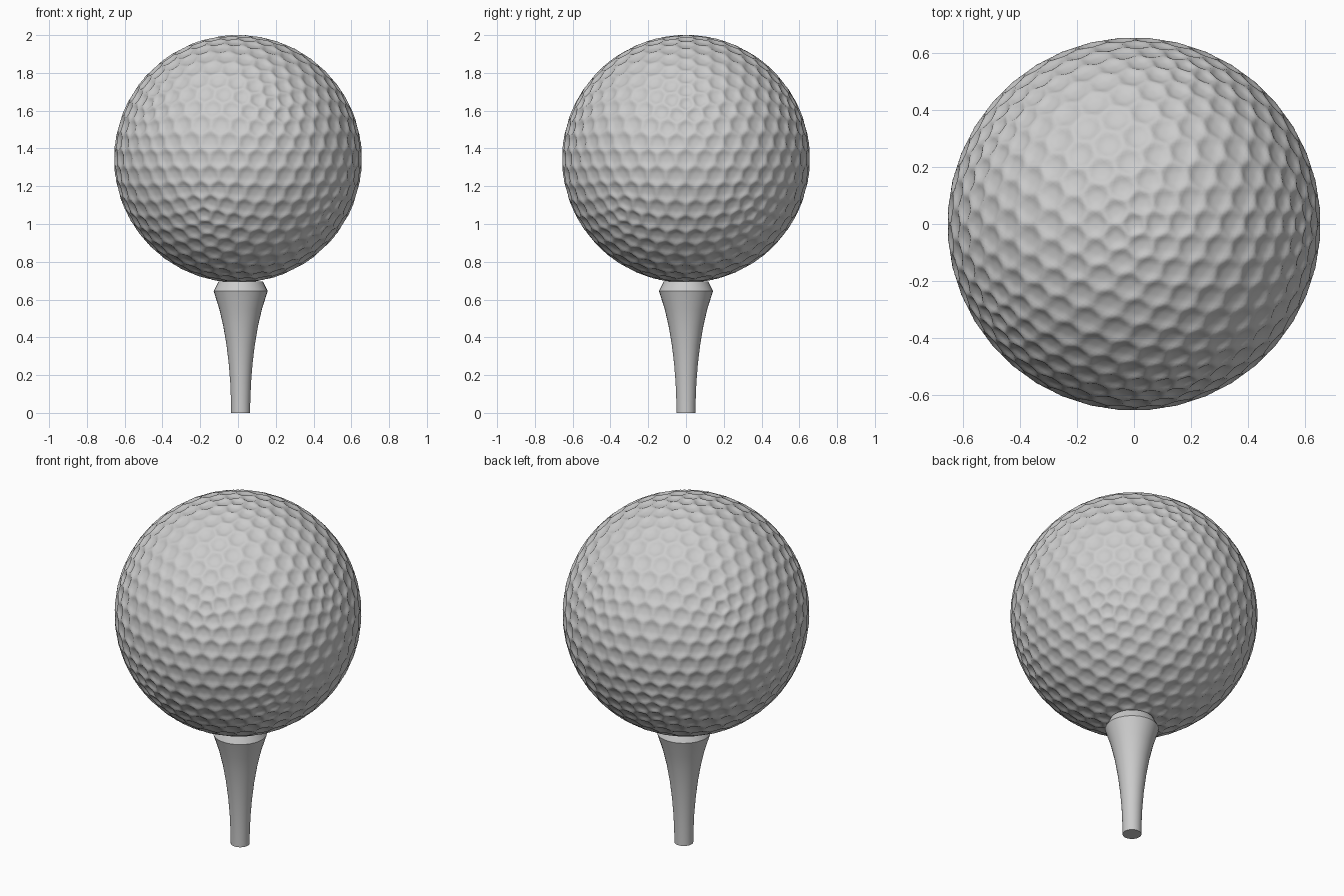
import bpy, bmesh, math
from mathutils import Vector, kdtree

if "Cube" in bpy.data.objects:
    bpy.data.objects.remove(bpy.data.objects["Cube"])

R, DEPTH = 0.656, 0.012
CENTER = Vector((0, 0, 1.345))


def add_object(name, bm, angle):
    mesh = bpy.data.meshes.new(name)
    bm.to_mesh(mesh)
    bm.free()
    ob = bpy.data.objects.new(name, mesh)
    bpy.context.collection.objects.link(ob)
    bpy.ops.object.select_all(action='DESELECT')
    ob.select_set(True)
    bpy.context.view_layer.objects.active = ob
    bpy.ops.object.shade_smooth_by_angle(angle=math.radians(angle))
    return ob


# Dimple centres: evenly spread points of a coarse icosphere
coarse = bmesh.new()
bmesh.ops.create_icosphere(coarse, subdivisions=4, radius=1)
tree = kdtree.KDTree(len(coarse.verts))
for i, v in enumerate(coarse.verts):
    tree.insert(v.co, i)
tree.balance()
coarse.free()

# Ball: fine icosphere pressed in around every dimple centre
bm = bmesh.new()
bmesh.ops.create_icosphere(bm, subdivisions=7, radius=1)
for v in bm.verts:
    n = v.co.normalized()
    (_, _, d1), (_, _, d2) = tree.find_n(n, 2)
    s = 1 - (2 * d1 / (d1 + d2)) ** 2
    v.co = CENTER + n * (R - DEPTH * s * s * (3 - 2 * s))
add_object("ball", bm, 60)

# Tee: turned profile with a flared head and a shallow cup
profile = [(0, 0), (0.05, 0), (0.051, 0.06), (0.055, 0.16), (0.063, 0.26),
           (0.075, 0.36), (0.092, 0.46), (0.113, 0.55), (0.143, 0.645),
           (0.118, 0.695), (0.07, 0.685), (0, 0.68)]
bm = bmesh.new()
verts = [bm.verts.new((0.014 + r, 0, z)) for r, z in profile]
edges = [bm.edges.new(p) for p in zip(verts, verts[1:])]
bmesh.ops.spin(bm, geom=verts + edges, cent=(0.014, 0, 0), axis=(0, 0, 1),
               angle=2 * math.pi, steps=32, use_duplicate=False)
bmesh.ops.remove_doubles(bm, verts=bm.verts, dist=0.0005)
bmesh.ops.recalc_face_normals(bm, faces=bm.faces)
add_object("tee", bm, 30)
